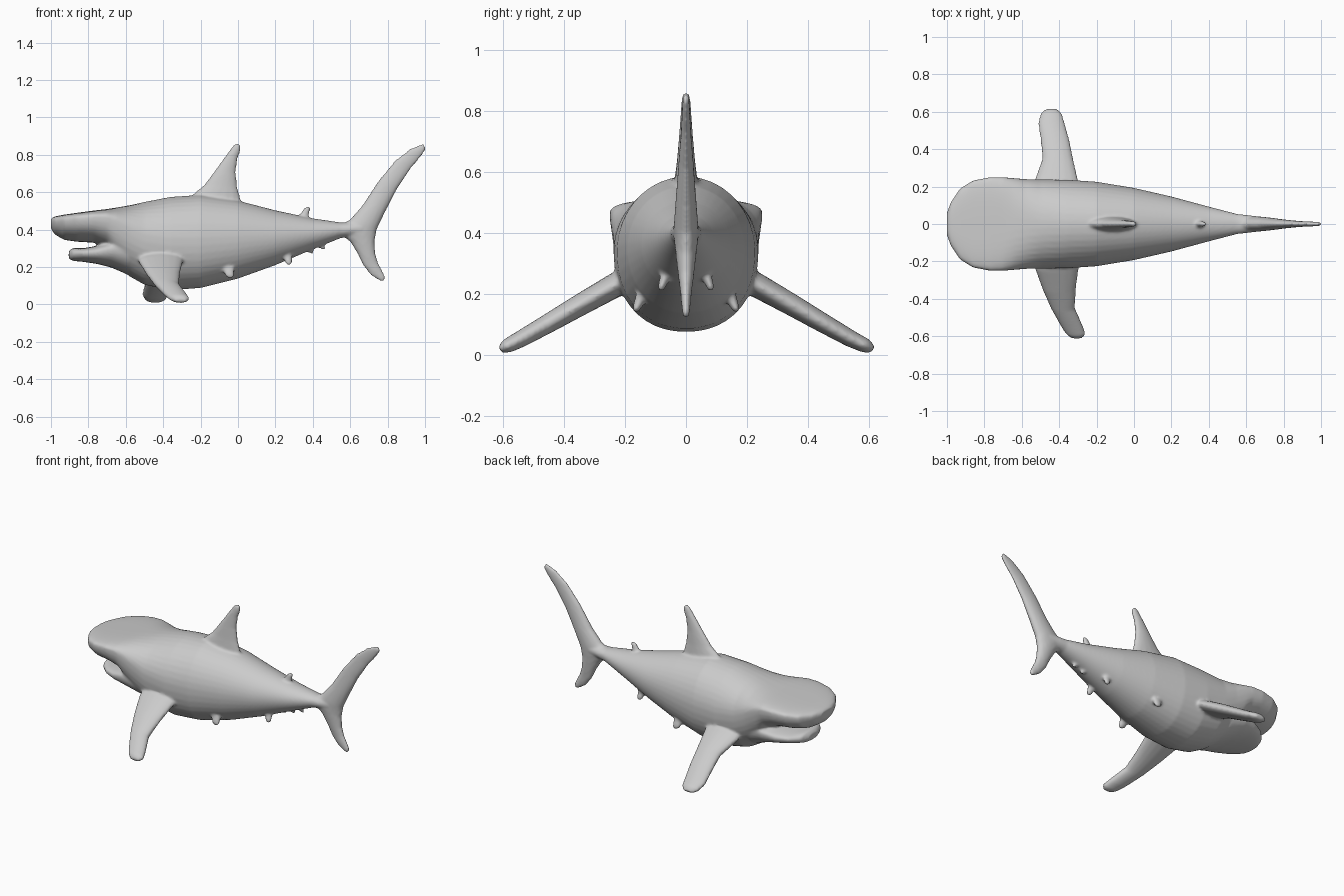
import bpy, bmesh, math
from mathutils import Vector

parts = []


def loft(name, rings):
    """Skin a closed tube through equal-length rings of points."""
    bm = bmesh.new()
    loops = [[bm.verts.new(p) for p in ring] for ring in rings]
    n = len(loops[0])
    for a, b in zip(loops, loops[1:]):
        for i in range(n):
            j = (i + 1) % n
            bm.faces.new((a[i], a[j], b[j], b[i]))
    bm.faces.new(loops[0][::-1])
    bm.faces.new(loops[-1])
    bmesh.ops.recalc_face_normals(bm, faces=bm.faces)
    mesh = bpy.data.meshes.new(name)
    bm.to_mesh(mesh)
    bm.free()
    obj = bpy.data.objects.new(name, mesh)
    bpy.context.collection.objects.link(obj)
    parts.append(obj)
    return obj


def body_ring(x, bottom, top, wide_z, half, power_top, power_low, n=40):
    """Egg-like section with separate upper and lower roundness."""
    ring = []
    for i in range(n):
        a = 2 * math.pi * (i + 0.5) / n
        c, s = math.cos(a), math.sin(a)
        p = power_top if s > 0 else power_low
        y = half * math.copysign(abs(c) ** (2 / p), c)
        h = (top - wide_z) if s > 0 else (wide_z - bottom)
        ring.append((x, y, wide_z + h * math.copysign(abs(s) ** (2 / p), s)))
    return ring


def fin(name, stations, normal, n=16):
    """Fin from (leading point, trailing point, half thickness) stations."""
    normal = Vector(normal).normalized()
    rings = []
    for lead, trail, t in stations:
        lead, trail = Vector(lead), Vector(trail)
        mid, chord = (lead + trail) / 2, (trail - lead) / 2
        rings.append([mid + chord * math.cos(2 * math.pi * i / n)
                      + normal * t * math.sin(2 * math.pi * i / n) for i in range(n)])
    return loft(name, rings)


def small_fin(name, base, tip, chord, t):
    """Stubby finlet tapering from base to a rounded tip."""
    base, tip = Vector(base), Vector(tip)
    st = []
    for f, w in ((-0.5, 1.2), (0, 1), (0.5, 0.75), (0.85, 0.6), (1, 0.3)):
        p, c = base.lerp(tip, f), Vector((chord * w / 2, 0, 0))
        st.append((p - c, p + c, t * w))
    d = tip - base
    return fin(name, st, Vector((1, 0, 0)).cross(d))


# Torso and flat snout: x, bottom, top, widest z, half width, roundness above/below
loft("torso", [body_ring(*r) for r in (
    (-1.00, 0.405, 0.460, 0.44, 0.06, 2.4, 2),
    (-0.98, 0.375, 0.470, 0.445, 0.115, 2.8, 2),
    (-0.93, 0.345, 0.480, 0.45, 0.19, 3, 2.1),
    (-0.86, 0.335, 0.490, 0.46, 0.233, 3.2, 2.2),
    (-0.77, 0.330, 0.502, 0.465, 0.25, 3.2, 2.3),
    (-0.70, 0.300, 0.510, 0.46, 0.25, 3, 2.3),
    (-0.65, 0.210, 0.518, 0.44, 0.246, 2.6, 2.2),
    (-0.58, 0.150, 0.530, 0.40, 0.24, 2.3, 2.2),
    (-0.50, 0.105, 0.548, 0.36, 0.238, 2.1, 2.2),
    (-0.36, 0.076, 0.575, 0.34, 0.237, 2, 2.2),
    (-0.20, 0.088, 0.586, 0.34, 0.226, 2, 2.2),
    (0.00, 0.138, 0.555, 0.35, 0.193, 2, 2.1),
    (0.20, 0.210, 0.503, 0.36, 0.147, 2, 2),
    (0.40, 0.295, 0.460, 0.38, 0.093, 2, 2),
    (0.55, 0.355, 0.438, 0.40, 0.054, 2, 2),
    (0.66, 0.370, 0.440, 0.405, 0.042, 2, 2),
    (0.72, 0.385, 0.430, 0.405, 0.020, 2, 2))])

# Lower jaw below the open mouth
loft("lower_jaw", [body_ring(*r) for r in (
    (-0.905, 0.245, 0.285, 0.265, 0.05, 2, 2),
    (-0.885, 0.233, 0.302, 0.27, 0.10, 2.5, 2.3),
    (-0.83, 0.228, 0.300, 0.275, 0.155, 2.5, 2.3),
    (-0.76, 0.218, 0.312, 0.28, 0.19, 2.5, 2.3),
    (-0.68, 0.198, 0.340, 0.30, 0.215, 2.3, 2.3),
    (-0.58, 0.155, 0.350, 0.30, 0.21, 2.2, 2.2),
    (-0.50, 0.150, 0.340, 0.30, 0.15, 2, 2))])

# Pectoral fins, the two sides posed differently: y, z, front x, back x, half thickness
pectorals = {
    "pectoral_fin_near": (-1, (
        (0.15, 0.270, -0.54, -0.28, 0.045), (0.24, 0.225, -0.53, -0.295, 0.040),
        (0.35, 0.163, -0.49, -0.31, 0.036), (0.45, 0.105, -0.445, -0.315, 0.032),
        (0.54, 0.054, -0.395, -0.275, 0.028), (0.587, 0.030, -0.365, -0.258, 0.024),
        (0.610, 0.018, -0.335, -0.275, 0.012))),
    "pectoral_fin_far": (1, (
        (0.15, 0.270, -0.54, -0.28, 0.045), (0.24, 0.225, -0.53, -0.30, 0.040),
        (0.35, 0.163, -0.49, -0.325, 0.036), (0.45, 0.105, -0.50, -0.345, 0.032),
        (0.54, 0.054, -0.513, -0.37, 0.028), (0.59, 0.030, -0.50, -0.385, 0.024),
        (0.613, 0.018, -0.475, -0.41, 0.012)))}
for name, (side, rows) in pectorals.items():
    fin(name, [((xf, side * y, z), (xb, side * y, z), t) for y, z, xf, xb, t in rows],
        (0, side * 0.5, 0.87))

# Upright fins lie in the x-z plane: front x, front z, back x, back z, half thickness
upright = {
    "dorsal_fin": (
        (-0.30, 0.52, 0.05, 0.50, 0.045), (-0.245, 0.585, 0.015, 0.56, 0.038),
        (-0.18, 0.64, -0.004, 0.63, 0.030), (-0.12, 0.72, -0.012, 0.71, 0.023),
        (-0.07, 0.79, -0.002, 0.78, 0.018), (-0.03, 0.845, 0.015, 0.825, 0.015),
        (-0.01, 0.862, 0.016, 0.852, 0.010)),
    "tail_upper_lobe": (
        (0.54, 0.42, 0.73, 0.33, 0.040), (0.60, 0.455, 0.742, 0.40, 0.040),
        (0.665, 0.53, 0.785, 0.49, 0.034), (0.75, 0.66, 0.85, 0.615, 0.024),
        (0.84, 0.77, 0.92, 0.72, 0.016), (0.92, 0.832, 0.975, 0.785, 0.013),
        (0.975, 0.855, 1.0, 0.82, 0.011), (0.993, 0.857, 1.003, 0.84, 0.009)),
    "tail_lower_lobe": (
        (0.54, 0.385, 0.74, 0.40, 0.040), (0.60, 0.335, 0.73, 0.34, 0.035),
        (0.64, 0.27, 0.735, 0.27, 0.027), (0.668, 0.21, 0.75, 0.22, 0.020),
        (0.71, 0.155, 0.775, 0.175, 0.015), (0.755, 0.128, 0.787, 0.148, 0.012),
        (0.772, 0.121, 0.785, 0.133, 0.009))}
for name, rows in upright.items():
    fin(name, [((xf, 0, zf), (xb, 0, zb), t) for xf, zf, xb, zb, t in rows], (0, 1, 0))

# Paired belly finlets and small fins near the tail
for s in (-1, 1):
    small_fin("pelvic_fin", (-0.055, s * 0.14, 0.205), (-0.042, s * 0.168, 0.142), 0.075, 0.022)
    small_fin("rear_belly_fin", (0.26, s * 0.062, 0.275), (0.273, s * 0.085, 0.21), 0.06, 0.02)
small_fin("second_dorsal_fin", (0.345, 0, 0.46), (0.375, 0, 0.524), 0.06, 0.02)
small_fin("anal_fin", (0.375, 0, 0.30), (0.395, 0, 0.272), 0.05, 0.016)
small_fin("rear_anal_fin", (0.435, 0, 0.32), (0.46, 0, 0.292), 0.05, 0.014)

# Blend all parts into one smooth skin
bpy.ops.object.select_all(action='DESELECT')
for p in parts:
    p.select_set(True)
shark = parts[0]
bpy.context.view_layer.objects.active = shark
bpy.ops.object.join()
shark.name = shark.data.name = "shark_body"
remesh = shark.modifiers.new("blend", 'REMESH')
remesh.mode = 'VOXEL'
remesh.voxel_size = 0.008
remesh.use_smooth_shade = True
smooth = shark.modifiers.new("soften", 'SMOOTH')
smooth.factor = 0.5
smooth.iterations = 6
for m in ("blend", "soften"):
    bpy.ops.object.modifier_apply(modifier=m)
bpy.ops.object.shade_smooth()
